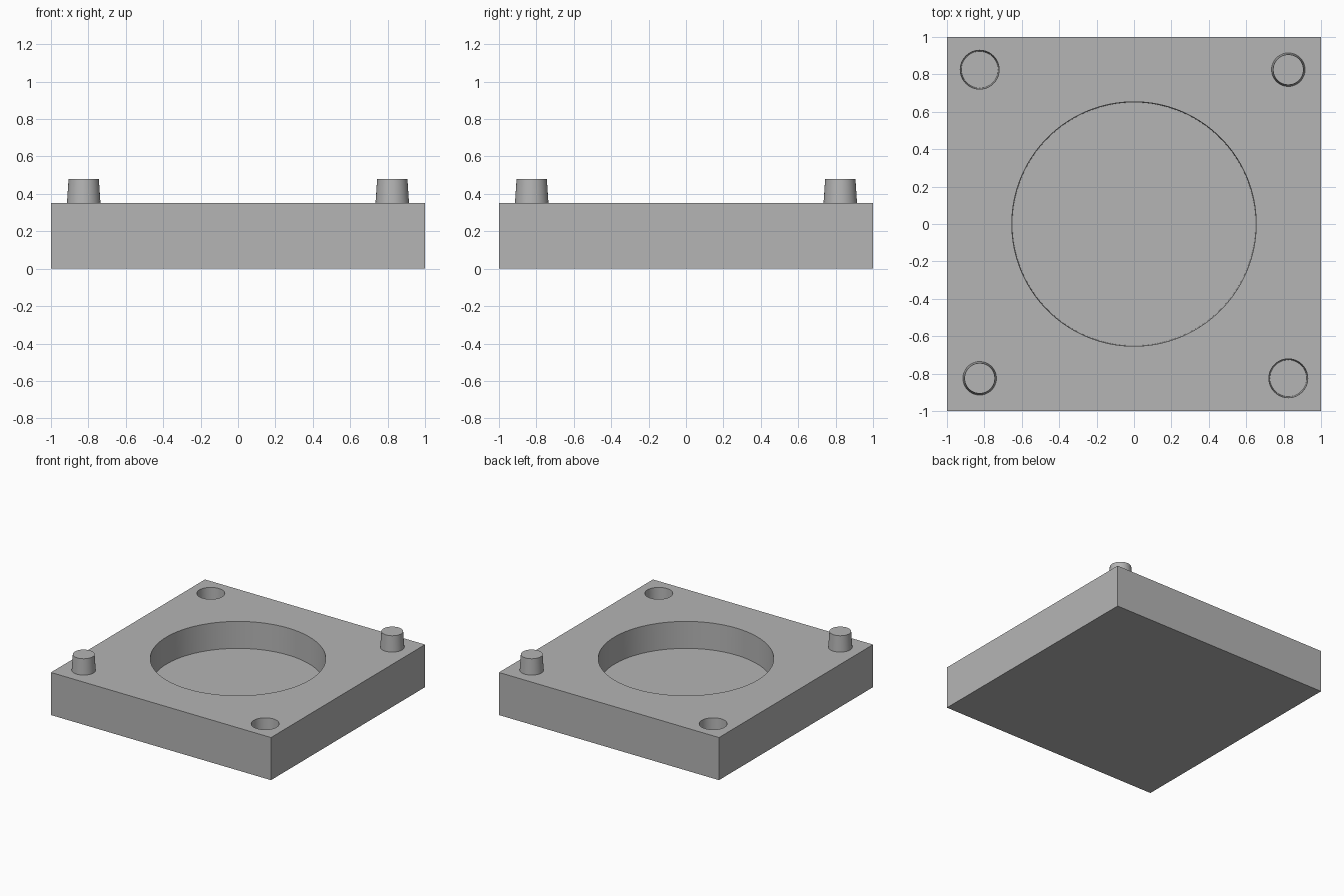
import bpy

if "Cube" in bpy.data.objects:
    bpy.data.objects.remove(bpy.data.objects["Cube"], do_unlink=True)

THICK = 0.35       # plate thickness
CORNER = 0.825     # distance of pegs and sockets from the centre lines

grey = bpy.data.materials.new("plain_grey")
grey.use_nodes = True
grey.diffuse_color = (0.46, 0.46, 0.46, 1)
grey.node_tree.nodes["Principled BSDF"].inputs["Base Color"].default_value = (0.46, 0.46, 0.46, 1)


def cone(name, x, y, z0, z1, r0, r1, sides):
    """Upright tapered cylinder between two heights."""
    bpy.ops.mesh.primitive_cone_add(vertices=sides, radius1=r0, radius2=r1,
                                    depth=z1 - z0, location=(x, y, (z0 + z1) / 2))
    ob = bpy.context.object
    ob.name = name
    ob.data.materials.append(grey)
    return ob


def smooth(ob):
    bpy.ops.object.select_all(action='DESELECT')
    ob.select_set(True)
    bpy.context.view_layer.objects.active = ob
    bpy.ops.object.shade_smooth_by_angle()


def carve(ob, cutter):
    """Cut a pocket and discard the cutter."""
    cutter.hide_render = True
    mod = ob.modifiers.new("pocket", 'BOOLEAN')
    mod.operation = 'DIFFERENCE'
    mod.solver = 'EXACT'
    mod.object = cutter
    bpy.context.view_layer.objects.active = ob
    bpy.ops.object.modifier_apply(modifier=mod.name)
    bpy.data.objects.remove(cutter, do_unlink=True)


# Square plate
bpy.ops.mesh.primitive_cube_add(size=1, location=(0, 0, THICK / 2))
plate = bpy.context.object
plate.name = "plate"
plate.scale = (2, 2, THICK)
bpy.ops.object.transform_apply(location=True, rotation=False, scale=True)
plate.data.materials.append(grey)

# Round central recess
carve(plate, cone("recess_cutter", 0, 0, 0.13, THICK + 0.1, 0.65, 0.655, 128))

# Sockets on one diagonal, pegs on the other
for side, label in ((-1, "right"), (1, "left")):
    carve(plate, cone("socket_cutter", side * CORNER, -side * CORNER,
                      0.21, THICK + 0.02, 0.098, 0.105, 48))
    peg = cone(label + "_peg", side * CORNER, side * CORNER,
               THICK - 0.02, 0.48, 0.091, 0.081, 48)
    smooth(peg)

smooth(plate)
